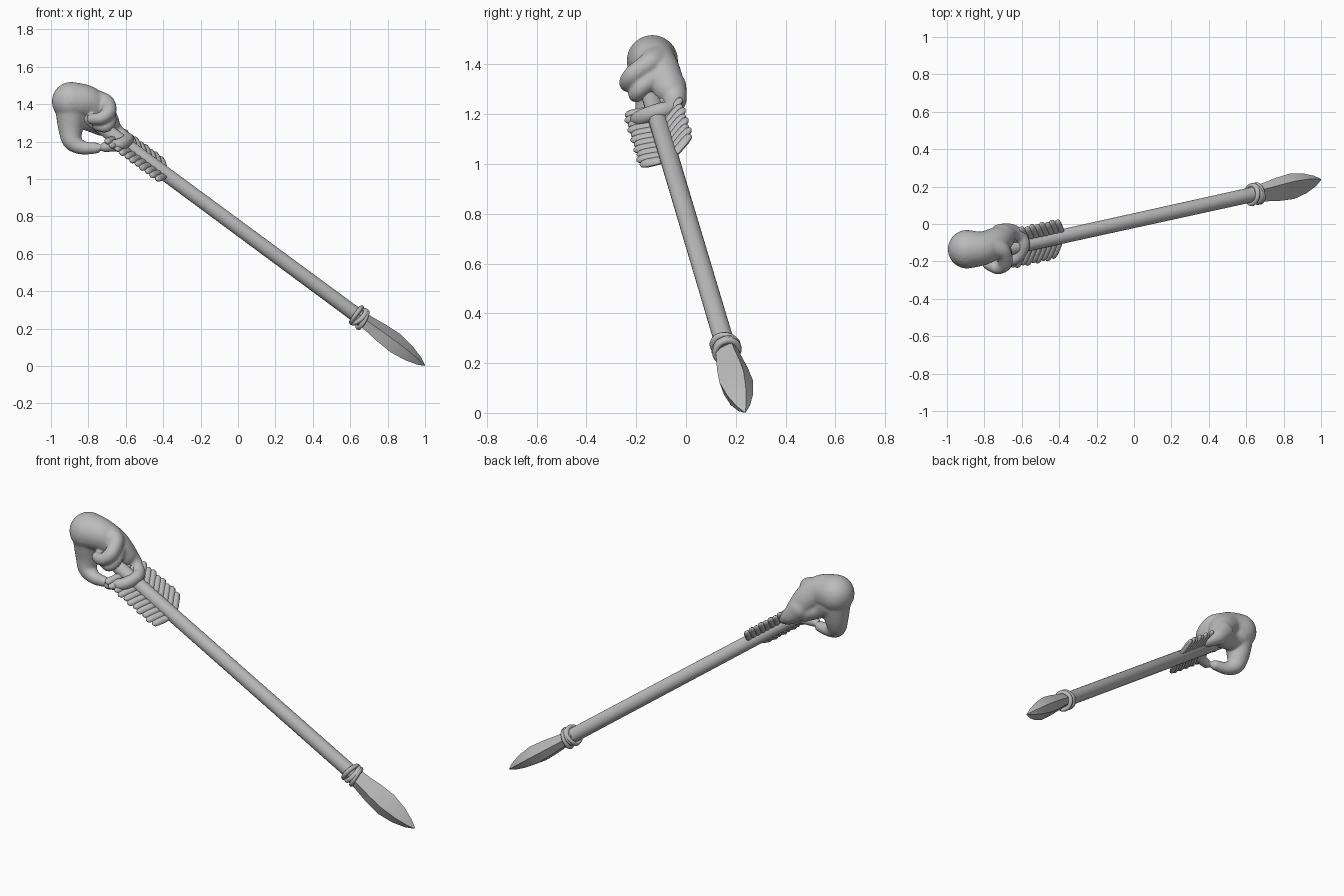
import bpy, bmesh, math
from mathutils import Vector, Matrix

cube = bpy.data.objects.get("Cube")
if cube:
    bpy.data.objects.remove(cube)

grey = bpy.data.materials.new("clay_grey")
grey.use_nodes = True
COLOUR = (0.5, 0.5, 0.5, 1)
grey.diffuse_color = COLOUR
grey.node_tree.nodes["Principled BSDF"].inputs["Base Color"].default_value = COLOUR

# Arrow frame: local z runs along the shaft towards the tip
axis = Vector((1, 0.22, -0.738)).normalized()
up = (Vector((0, 0, 1)) - axis * axis.z).normalized()
side = up.cross(axis)
if side.y < 0:
    side = -side
ORIGIN = Vector((0, 0.018, 0.74))


def at(u, v, s):
    return ORIGIN + side * u + up * v + axis * s


def finish(name, bm, angle=40):
    bmesh.ops.recalc_face_normals(bm, faces=bm.faces)
    mesh = bpy.data.meshes.new(name)
    bm.to_mesh(mesh)
    bm.free()
    mesh.materials.append(grey)
    obj = bpy.data.objects.new(name, mesh)
    bpy.context.collection.objects.link(obj)
    bpy.ops.object.select_all(action='DESELECT')
    obj.select_set(True)
    bpy.context.view_layer.objects.active = obj
    if angle:
        bpy.ops.object.shade_smooth_by_angle(angle=math.radians(angle))
    return obj


def loft(bm, rings):
    rows = [[bm.verts.new(p) for p in ring] for ring in rings]
    n = len(rows[0])
    for a, b in zip(rows, rows[1:]):
        for i in range(n):
            j = (i + 1) % n
            bm.faces.new((a[i], a[j], b[j], b[i]))
    bm.faces.new(rows[0])
    bm.faces.new(rows[-1])


def circle(r, s, n=24):
    turns = [math.tau * i / n for i in range(n)]
    return [at(r * math.cos(t), r * math.sin(t), s) for t in turns]


# Shaft with a rounded nock end
bm = bmesh.new()
loft(bm, [circle(0.028, -1.03), circle(0.038, -1.01), circle(0.04, 0.84)])
finish("arrow_shaft", bm)

# Faceted stone head
bm = bmesh.new()
section = [(-0.068, 0.003), (0.02, 0.058), (0.064, 0.012), (0.042, -0.035), (-0.042, -0.056)]
stations = [(0.79, 0.68), (0.88, 0.76), (0.97, 0.95), (1.06, 1.04), (1.15, 0.8), (1.22, 0.42), (1.26, 0.06)]
loft(bm, [[at(u * k, v * k, s) for u, v in section] for s, k in stations])
finish("arrow_head", bm, 22)

# Crossed cord wraps behind the head
bm = bmesh.new()
for s, tilt, turn in [(0.80, 0.25, 0), (0.815, -0.25, 0.6), (0.84, 0.15, 2)]:
    rings = []
    for i in range(33):
        t = math.tau * i / 32
        ring = []
        for k in range(8):
            a = math.tau * k / 8
            r = 0.048 + 0.013 * math.cos(a)
            z = s + 0.013 * math.sin(a) + r * tilt * math.cos(t + turn)
            ring.append(at(r * math.cos(t), r * math.sin(t), z))
        rings.append(ring)
    loft(bm, rings)
finish("cord_wrap", bm, 60)


# Ribbed feathers: rows of flattened barbs swept back from the shaft
def feather(name, degrees, reach, back, start):
    t = math.radians(degrees)
    out = side * math.cos(t) + up * math.sin(t)
    sweep = out - axis * back
    normal = out.cross(axis).normalized()
    along = normal.cross(sweep).normalized()
    bm = bmesh.new()
    for i in range(11):
        root = at(0, 0, start - 0.034 * i) + out * 0.02
        length = reach if i % 2 else reach * 0.93
        rings = []
        for f, k in [(0, 0.8), (0.3, 1), (0.7, 1.05), (0.92, 0.85), (1, 0.35)]:
            c = root + sweep * length * f
            turns = [math.tau * j / 8 for j in range(8)]
            rings.append([c + along * 0.02 * k * math.cos(a)
                          + normal * 0.014 * k * math.sin(a) for a in turns])
        loft(bm, rings)
    finish(name, bm, 50)


feather("upper_feather", 38, 0.1, 0.65, -0.49)
feather("lower_feather", 212, 0.11, 0.4, -0.49)

# Hand: tapered limbs of (x, y, z, radius), fused into one smooth skin
limbs = [
    # wrist and back of hand
    [(-0.892, -0.135, 1.415, 0.104), (-0.81, -0.13, 1.41, 0.09),
     (-0.745, -0.10, 1.365, 0.08), (-0.70, -0.068, 1.30, 0.067)],
    # palm heel and thumb
    [(-0.89, -0.135, 1.39, 0.09), (-0.895, -0.14, 1.27, 0.066), (-0.885, -0.155, 1.20, 0.05),
     (-0.83, -0.17, 1.167, 0.037), (-0.76, -0.18, 1.165, 0.03)],
    # palm
    [(-0.87, -0.125, 1.36, 0.08), (-0.81, -0.11, 1.32, 0.06), (-0.73, -0.08, 1.29, 0.06)],
    # first finger
    [(-0.77, -0.12, 1.41, 0.07), (-0.705, -0.145, 1.405, 0.046), (-0.69, -0.21, 1.36, 0.039),
     (-0.73, -0.235, 1.325, 0.034), (-0.78, -0.215, 1.32, 0.03)],
    # second finger
    [(-0.75, -0.09, 1.36, 0.06), (-0.705, -0.12, 1.355, 0.044), (-0.685, -0.175, 1.31, 0.035),
     (-0.71, -0.20, 1.28, 0.032), (-0.75, -0.19, 1.285, 0.03)],
    # third finger, wrapped over the shaft
    [(-0.71, -0.065, 1.31, 0.067), (-0.66, -0.045, 1.255, 0.047), (-0.61, -0.065, 1.222, 0.036),
     (-0.59, -0.115, 1.21, 0.034), (-0.63, -0.18, 1.185, 0.034), (-0.71, -0.205, 1.17, 0.028)],
]


def spline(points, steps=7):
    p = [Vector(q) for q in points]
    p = [p[0]] + p + [p[-1]]
    for a, b, c, d in zip(p, p[1:], p[2:], p[3:]):
        for i in range(steps):
            t = i / steps
            yield 0.5 * (2 * b + (c - a) * t + (2 * a - 5 * b + 4 * c - d) * t ** 2
                         + (3 * b - a - 3 * c + d) * t ** 3)
    yield p[-1]


bm = bmesh.new()
for limb in limbs:
    for x, y, z, r in spline(limb):
        bmesh.ops.create_icosphere(bm, subdivisions=3, radius=r,
                                   matrix=Matrix.Translation((x, y, z)))
hand = finish("gripping_hand", bm, 0)
remesh = hand.modifiers.new("fuse", 'REMESH')
remesh.mode = 'VOXEL'
remesh.voxel_size = 0.007
remesh.use_smooth_shade = True
smooth = hand.modifiers.new("soften", 'SMOOTH')
smooth.factor = 0.5
smooth.iterations = 6
for modifier in ("fuse", "soften"):
    bpy.ops.object.modifier_apply(modifier=modifier)
